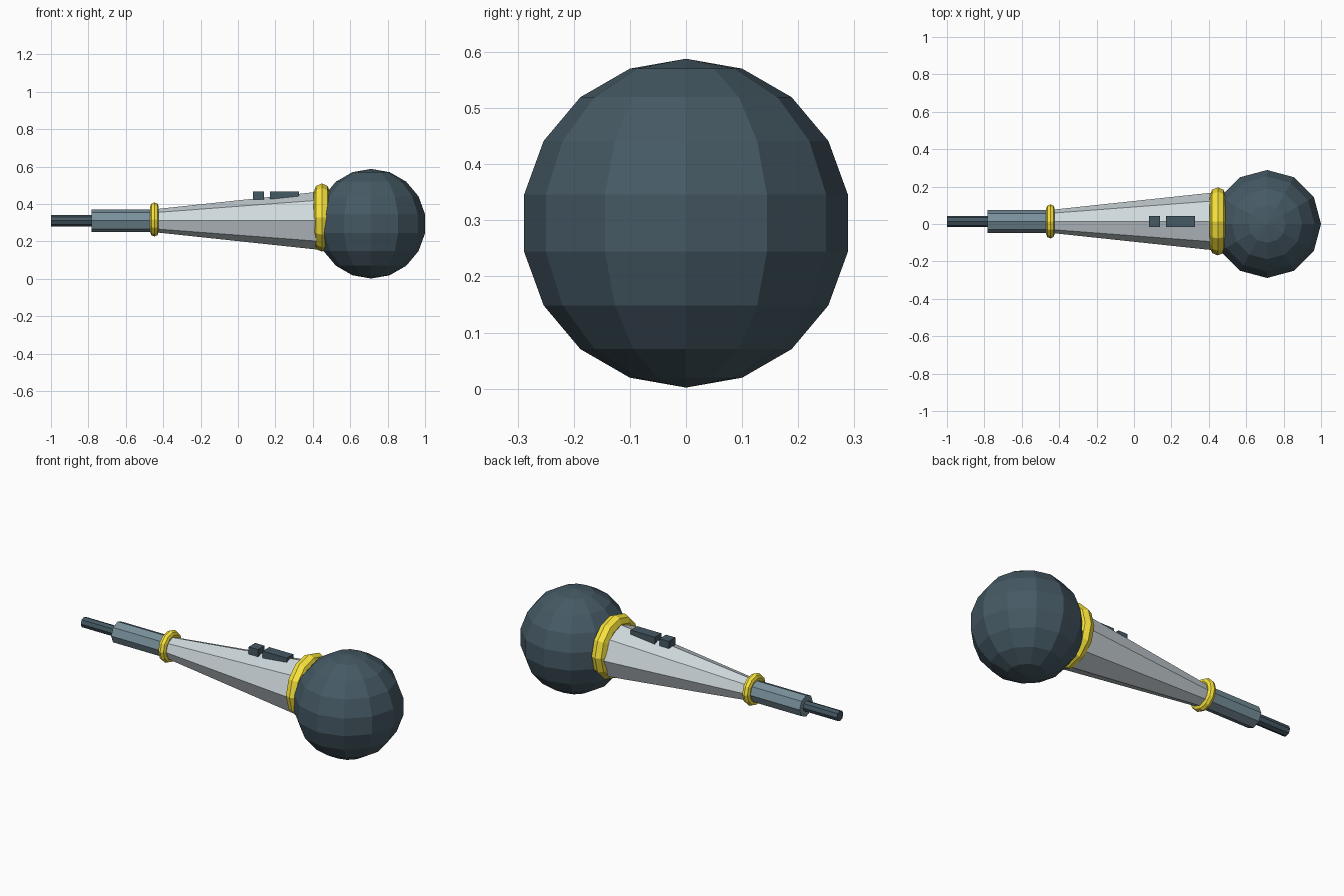
import bpy, bmesh
from math import pi, sin, cos
from mathutils import Matrix

if "Cube" in bpy.data.objects:
    bpy.data.objects.remove(bpy.data.objects["Cube"])

AY, AZ = 0.014, 0.311   # handle axis runs along x at this y, z


def material(name, rgb):
    m = bpy.data.materials.new(name)
    m.diffuse_color = (*rgb, 1)
    m.use_nodes = True
    m.node_tree.nodes["Principled BSDF"].inputs["Base Color"].default_value = m.diffuse_color
    return m


DARK = material("dark_slate", (0.06, 0.10, 0.127))
MID = material("blue_grey", (0.19, 0.28, 0.33))
LIGHT = material("light_grey", (0.62, 0.69, 0.72))
YELLOW = material("yellow", (0.95, 0.78, 0.045))


def add(name, bm, mat):
    bmesh.ops.recalc_face_normals(bm, faces=bm.faces)
    me = bpy.data.meshes.new(name)
    bm.to_mesh(me)
    bm.free()
    me.materials.append(mat)
    ob = bpy.data.objects.new(name, me)
    bpy.context.collection.objects.link(ob)
    return ob


def tube(name, x0, x1, r0, r1, mat, sides=8):
    """Capped cone or cylinder along the handle axis."""
    bm = bmesh.new()
    place = Matrix.Translation(((x0 + x1) / 2, AY, AZ)) @ Matrix.Rotation(pi / 2, 4, 'Y')
    bmesh.ops.create_cone(bm, cap_ends=True, segments=sides, radius1=r0, radius2=r1,
                          depth=x1 - x0, matrix=place)
    return add(name, bm, mat)


def ring(name, x, z, major, minor, mat, n=12, m=8):
    """Low-poly torus around the handle axis."""
    bm = bmesh.new()
    loops = []
    for i in range(n):
        a = 2 * pi * i / n
        loop = []
        for j in range(m):
            b = 2 * pi * j / m
            r = major + minor * cos(b)
            loop.append(bm.verts.new((x + minor * sin(b), AY + r * cos(a), z + r * sin(a))))
        loops.append(loop)
    for i in range(n):
        p, q = loops[i], loops[(i + 1) % n]
        for j in range(m):
            k = (j + 1) % m
            bm.faces.new((p[j], p[k], q[k], q[j]))
    return add(name, bm, mat)


def box(name, x0, x1, y0, y1, z0, z1, mat):
    bm = bmesh.new()
    place = Matrix.Translation(((x0 + x1) / 2, (y0 + y1) / 2, (z0 + z1) / 2))
    bmesh.ops.create_cube(bm, size=1, matrix=place @ Matrix.Diagonal((x1 - x0, y1 - y0, z1 - z0, 1)))
    return add(name, bm, mat)


# Ball-shaped grille
bm = bmesh.new()
bmesh.ops.create_uvsphere(bm, u_segments=12, v_segments=9, radius=0.293,
                          matrix=Matrix.Translation((0.7115, 0, 0.295)))
add("grille_ball", bm, DARK)

# Tapered handle, tail sleeve and cable
tube("handle", -0.44, 0.45, 0.062, 0.157, LIGHT)
tube("tail_sleeve", -0.783, -0.42, 0.061, 0.061, MID)
tube("cable", -1.0, -0.77, 0.03, 0.03, DARK)

# Yellow collars
ring("front_collar", 0.448, 0.328, 0.139, 0.043, YELLOW)
ring("rear_collar", -0.447, 0.318, 0.068, 0.023, YELLOW)

# Switches on top of the handle
box("small_button", 0.08, 0.14, -0.016, 0.044, 0.425, 0.467, DARK)
box("slide_switch", 0.17, 0.325, -0.016, 0.044, 0.425, 0.467, DARK)
